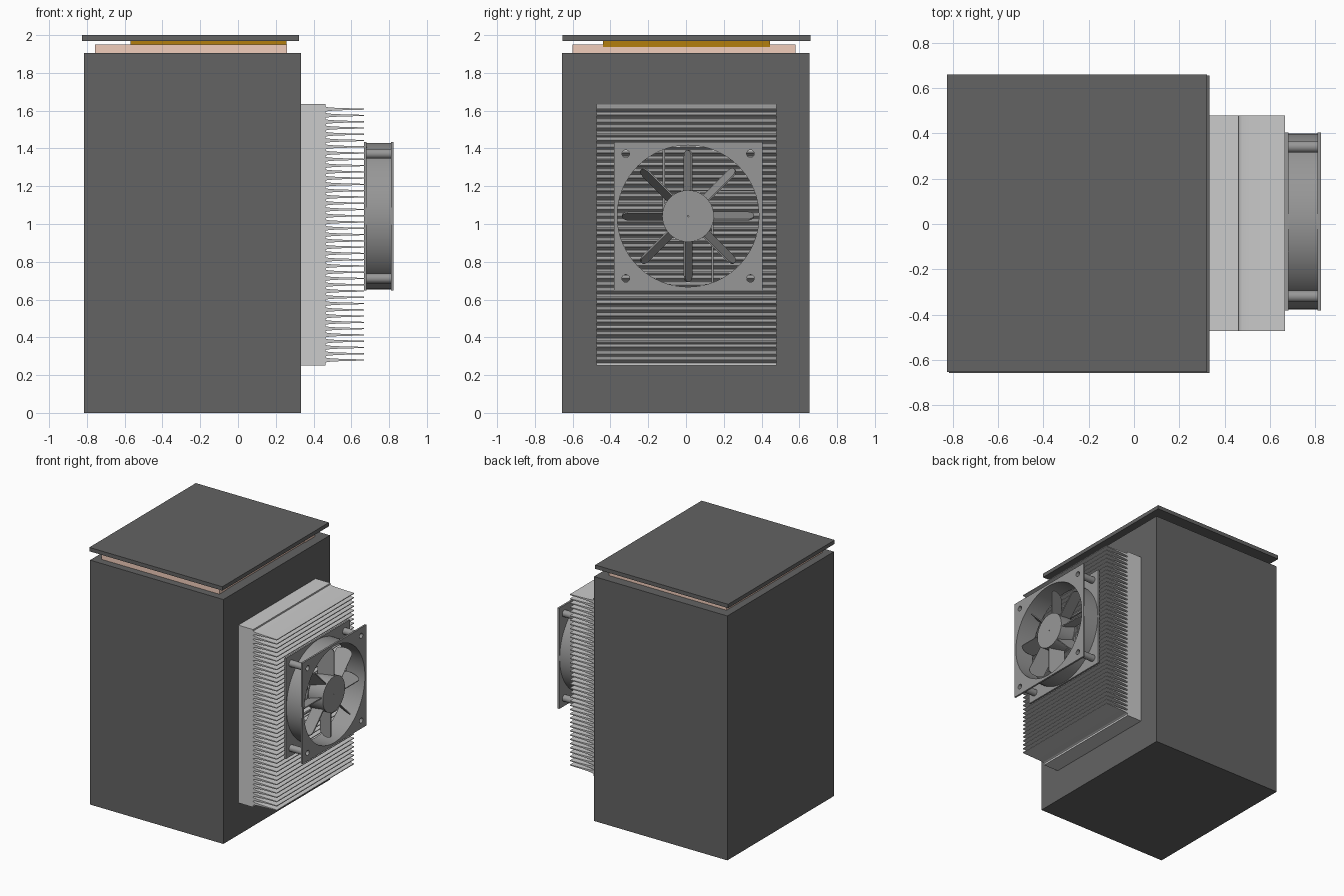
import bpy, bmesh, math
from mathutils import Matrix, Vector

if "Cube" in bpy.data.objects:
    bpy.data.objects.remove(bpy.data.objects["Cube"])

FY, FZ = 0.011, 1.042          # fan axis position


def paint(ob, name, rgb):
    m = bpy.data.materials.get(name) or bpy.data.materials.new(name)
    m.diffuse_color = (*rgb, 1)
    m.use_nodes = True
    m.node_tree.nodes["Principled BSDF"].inputs["Base Color"].default_value = m.diffuse_color
    ob.data.materials.append(m)


def from_bm(name, bm):
    bmesh.ops.recalc_face_normals(bm, faces=bm.faces)
    me = bpy.data.meshes.new(name)
    bm.to_mesh(me)
    bm.free()
    ob = bpy.data.objects.new(name, me)
    bpy.context.collection.objects.link(ob)
    return ob


def smooth(ob):
    bpy.ops.object.select_all(action='DESELECT')
    ob.select_set(True)
    bpy.context.view_layer.objects.active = ob
    bpy.ops.object.shade_smooth_by_angle(angle=math.radians(35))


def prism(name, pts, offset):
    bm = bmesh.new()
    f = bm.faces.new([bm.verts.new(p) for p in pts])
    r = bmesh.ops.extrude_face_region(bm, geom=[f])
    bmesh.ops.translate(bm, vec=Vector(offset),
                        verts=[v for v in r["geom"] if isinstance(v, bmesh.types.BMVert)])
    return from_bm(name, bm)


def box(name, x0, x1, y0, y1, z0, z1):
    return prism(name, [(x0, y0, z0), (x1, y0, z0), (x1, y1, z0), (x0, y1, z0)], (0, 0, z1 - z0))


def circle(cy, cz, r, n):
    return [(cy + r * math.cos(2 * math.pi * i / n), cz + r * math.sin(2 * math.pi * i / n)) for i in range(n)]


def plate(name, loops, x0, x1):
    """Flat outline with holes in the y/z plane, extruded from x0 to x1."""
    cu = bpy.data.curves.new(name, 'CURVE')
    cu.dimensions, cu.fill_mode, cu.extrude = '2D', 'BOTH', (x1 - x0) / 2
    for pts in loops:
        s = cu.splines.new('POLY')
        s.points.add(len(pts) - 1)
        for p, (a, b) in zip(s.points, pts):
            p.co = (a, b, 0, 1)
        s.use_cyclic_u = True
    tmp = bpy.data.objects.new(name, cu)
    bpy.context.collection.objects.link(tmp)
    bm = bmesh.new()
    bm.from_mesh(tmp.to_mesh())
    tmp.to_mesh_clear()
    bpy.data.objects.remove(tmp)
    bpy.data.curves.remove(cu)
    bmesh.ops.remove_doubles(bm, verts=bm.verts, dist=1e-5)
    bm.transform(Matrix(((0, 0, 1, (x0 + x1) / 2), (1, 0, 0, FY), (0, 1, 0, FZ), (0, 0, 0, 1))))
    ob = from_bm(name, bm)
    paint(ob, "fan_grey", fan_grey)
    smooth(ob)
    return ob


dark, fan_grey = (0.125, 0.125, 0.125), (0.31, 0.31, 0.31)
pink, gold = (0.88, 0.61, 0.5), (0.45, 0.21, 0.004)

# Cabinet and floating lid
paint(box("cabinet", -0.815, 0.334, -0.657, 0.655, 0, 1.905), "dark_grey", dark)
paint(box("lid", -0.825, 0.322, -0.653, 0.659, 1.97, 2.0), "dark_grey", dark)

# Pink seal: front and back strips beside a slightly recessed middle
for n, b in (("seal_front", (-0.756, 0.26, -0.60, -0.51, 1.90, 1.95)),
             ("seal_middle", (-0.756, 0.255, -0.51, 0.45, 1.90, 1.95)),
             ("seal_back", (-0.756, 0.26, 0.45, 0.58, 1.90, 1.95))):
    paint(box(n, *b), "pink", pink)
paint(box("lid_plug", -0.568, 0.258, -0.44, 0.445, 1.937, 1.97), "gold", gold)

# Heat sink: base block with a comb of tapered fins and rounded valleys
fins, z_low, z_high = 41, 0.28, 1.608
comb = [(0.334, 1.635), (0.334, 0.25), (0.462, 0.25)]
for i in range(fins):
    z = z_low + (z_high - z_low) * i / (fins - 1)
    taper = [(0.462, 0.0155), (0.466, 0.0125), (0.478, 0.010), (0.51, 0.0075), (0.56, 0.0055), (0.666, 0.003)]
    comb += [(x, z - h) for x, h in taper] + [(x, z + h) for x, h in reversed(taper)]
comb.append((0.462, 1.635))
smooth(prism("heat_sink", [(x, -0.473, z) for x, z in comb], (0, 0.952, 0)))

# Fan housing: two flanges, barrel, corner sleeves
h, c = 0.393, 0.33
square = [(-h, -h), (h, -h), (h, h), (-h, h)]
corners = [(sy * c, sz * c) for sy in (-1, 1) for sz in (-1, 1)]
holes = [circle(y, z, 0.02, 16) for y, z in corners]
bore = circle(0, 0, 0.375, 64)
plate("fan_flange_inner", [square, bore] + holes, 0.667, 0.681)
plate("fan_flange_outer", [square, bore] + holes, 0.81, 0.824)
plate("fan_barrel", [circle(0, 0, 0.388, 64), bore], 0.681, 0.81)
for y, z in corners:
    plate("fan_sleeve", [circle(y, z, 0.026, 20), circle(y, z, 0.02, 16)], 0.681, 0.81)

# Hub, with pinwheel support struts behind it
plate("fan_hub", [circle(0, 0, 0.137, 48), circle(0, 0, 0.004, 12)], 0.694, 0.819)
plate("fan_motor_mount", [circle(0, 0, 0.137, 48)], 0.669, 0.689)
for k in range(4):
    a = k * math.pi / 2
    rect = [(-0.135, 0), (-0.123, 0), (-0.123, 0.365), (-0.135, 0.365)]
    plate("fan_strut", [[(y * math.cos(a) - z * math.sin(a), y * math.sin(a) + z * math.cos(a))
                         for y, z in rect]], 0.669, 0.684)

# Eight pitched blades with rounded tips
pitch = math.radians(18)
for k in range(8):
    tip = [(0.062 * math.cos(t), 0.318 + 0.032 * math.sin(t)) for t in (math.pi * i / 8 for i in range(9))]
    outline = [(-0.062, 0.12), (0.062, 0.12)] + tip
    blade = prism("fan_blade", [(x, r, -0.004) for x, r in outline], (0, 0, 0.008))
    paint(blade, "fan_grey", fan_grey)
    blade.matrix_world = (Matrix.Translation((0.75, FY, FZ)) @ Matrix.Rotation(k * math.pi / 4, 4, 'X')
                          @ Matrix.Rotation(pitch, 4, 'Y'))
